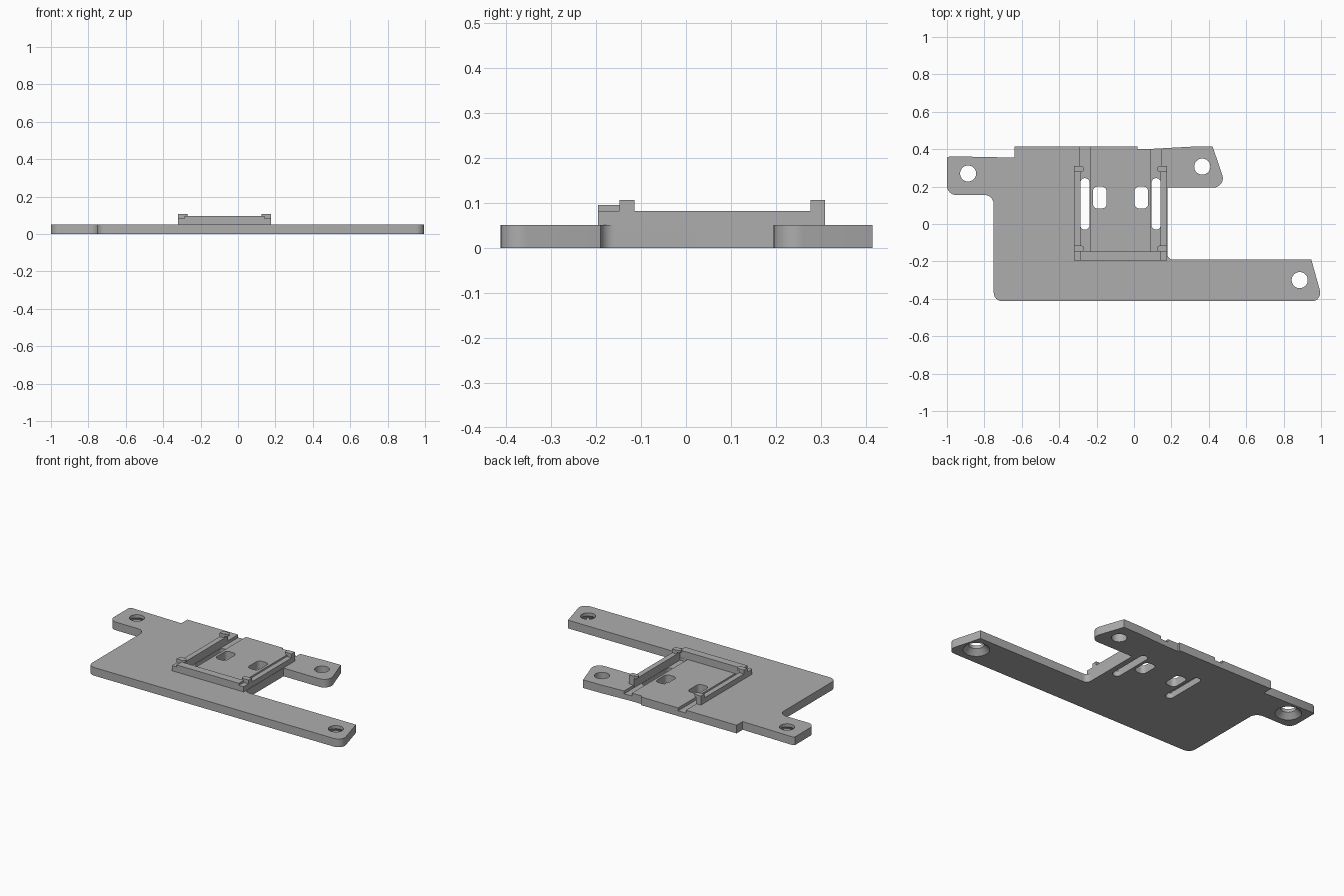
import bpy, bmesh, math
from mathutils import Vector

if "Cube" in bpy.data.objects:
    bpy.data.objects.remove(bpy.data.objects["Cube"])

grey = bpy.data.materials.new("plain grey")
grey.diffuse_color = (0.42, 0.42, 0.42, 1)
grey.use_nodes = True
grey.node_tree.nodes["Principled BSDF"].inputs["Base Color"].default_value = grey.diffuse_color
CX = -0.072          # centre line of the raised seat
T = 0.051            # plate thickness


def rounded(points, steps=8):
    """Fillet each (x, y, radius) corner of a closed outline."""
    out = []
    n = len(points)
    for i, (x, y, r) in enumerate(points):
        p = Vector((x, y))
        if r == 0:
            out.append(p)
            continue
        a = (Vector(points[i - 1][:2]) - p).normalized()
        b = (Vector(points[(i + 1) % n][:2]) - p).normalized()
        half = a.angle(b) / 2
        c = p + (a + b).normalized() * (r / math.sin(half))
        s = p + a * (r / math.tan(half)) - c
        e = p + b * (r / math.tan(half)) - c
        sweep = s.angle_signed(e)
        for k in range(steps + 1):
            t = -sweep * k / steps
            out.append(c + Vector((s.x * math.cos(t) - s.y * math.sin(t),
                                   s.x * math.sin(t) + s.y * math.cos(t))))
    return out


def prism(name, outline, z0, z1):
    bm = bmesh.new()
    f = bm.faces.new([bm.verts.new((p[0], p[1], z0)) for p in outline])
    top = bmesh.ops.extrude_face_region(bm, geom=[f])["geom"]
    bmesh.ops.translate(bm, vec=(0, 0, z1 - z0),
                        verts=[v for v in top if isinstance(v, bmesh.types.BMVert)])
    bmesh.ops.recalc_face_normals(bm, faces=bm.faces)
    me = bpy.data.meshes.new(name)
    bm.to_mesh(me)
    bm.free()
    me.materials.append(grey)
    ob = bpy.data.objects.new(name, me)
    bpy.context.collection.objects.link(ob)
    return ob


def rect(x0, x1, y0, y1, r=0):
    return rounded([(x0, y0, r), (x1, y0, r), (x1, y1, r), (x0, y1, r)])


def mirrored(x0, x1, side):
    """Place an x range on the left (side 1) or right (side -1) of the seat."""
    return (x0, x1) if side == 1 else (2 * CX - x1, 2 * CX - x0)


def cone(name, x, y, r0, r1, z0, z1):
    bpy.ops.mesh.primitive_cone_add(vertices=40, radius1=r0, radius2=r1, depth=z1 - z0,
                                    location=(x, y, (z0 + z1) / 2))
    ob = bpy.context.object
    ob.name = name
    ob.data.materials.append(grey)
    return ob


def cut(target, cutter):
    m = target.modifiers.new("cut", "BOOLEAN")
    m.operation, m.solver, m.object = "DIFFERENCE", "EXACT", cutter
    bpy.context.view_layer.objects.active = target
    bpy.ops.object.modifier_apply(modifier=m.name)
    bpy.data.objects.remove(cutter)


# base plate with three mounting arms
plate = prism("base_plate", rounded([
    (-1, 0.155, 0.05), (-0.75, 0.155, 0.05), (-0.75, -0.413, 0.045),
    (1.01, -0.413, 0.045), (0.948, -0.19, 0), (0.178, -0.19, 0.03),
    (0.178, 0.195, 0), (0.495, 0.195, 0.05), (0.42, 0.415, 0),
    (0.30, 0.413, 0), (0.10, 0.402, 0), (0.02, 0.402, 0), (0.02, 0.415, 0),
    (-0.64, 0.415, 0), (-0.64, 0.355, 0), (-0.985, 0.362, 0), (-1, 0.355, 0)]), 0, T)

# screw holes, two of them countersunk from below
for x, y, sunk in [(-0.887, 0.27, True), (0.365, 0.307, False), (0.886, -0.3, True)]:
    cut(plate, cone("hole_cutter", x, y, 0.043, 0.043, -0.1, 0.1))
    if sunk:
        cut(plate, cone("countersink_cutter", x, y, 0.084, 0.036, -0.01, 0.038))

# channels, long slots and small windows
for side in (1, -1):
    cut(plate, prism("channel_cutter", rect(*mirrored(-0.289, -0.236, side), -0.146, 0.5),
                     T - 0.018, 0.1))
    cut(plate, prism("slot_cutter", rect(*mirrored(-0.287, -0.238, side), -0.03, 0.245, 0.024),
                     -0.1, 0.1))
    cut(plate, prism("window_cutter", rect(*mirrored(-0.22, -0.147, side), 0.083, 0.2, 0.025),
                     -0.1, 0.1))

# raised frame: side rails, clip posts with rounded hooks, front bar
for side, label in ((1, "left"), (-1, "right")):
    prism(label + "_rail", rect(*mirrored(-0.32, -0.287, side), -0.196, 0.31), T - 0.01, 0.083)
    for y0, y1, end in ((-0.148, -0.115, "front"), (0.277, 0.31, "back")):
        prism(f"{label}_{end}_post", rect(*mirrored(-0.32, -0.287, side), y0, y1), 0.082, 0.107)
        prism(f"{label}_{end}_hook", rect(*mirrored(-0.31, -0.269, side), y0 + 0.0005,
                                          y1 - 0.0005, 0.012), 0.093, 0.1068)
prism("front_bar", rect(-0.287, 0.143, -0.196, -0.147), T - 0.01, 0.096)

# smooth round walls, crisp edges
for ob in bpy.context.scene.objects:
    ob.select_set(True)
bpy.context.view_layer.objects.active = plate
bpy.ops.object.shade_smooth_by_angle(angle=math.radians(30))
